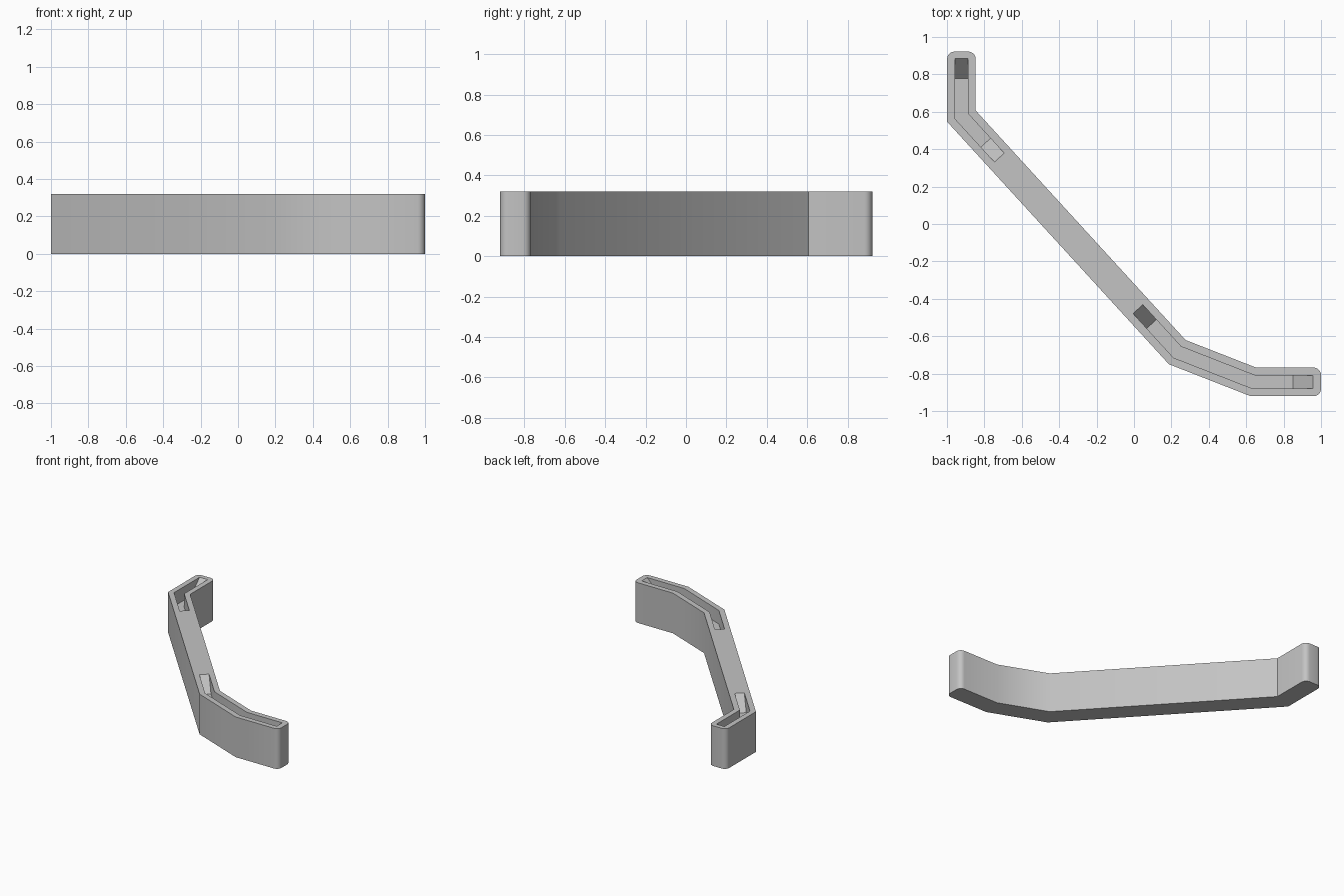
import bpy, bmesh
from mathutils import Vector

cube = bpy.data.objects.get("Cube")
if cube:
    bpy.data.objects.remove(cube, do_unlink=True)

HEIGHT, HALF_WIDTH, SLOT_HALF = 0.32, 0.0765, 0.035
DEPTH = RAMP = 0.108
BENDS = [(-0.923, 0.577), (0.231, -0.685), (0.638, -0.844)]


def stretched(points, amount):
    """Move both ends of a path outward along its end segments."""
    pts = [Vector(p) for p in points]
    first = (pts[0] - pts[1]).normalized() * amount
    last = (pts[-1] - pts[-2]).normalized() * amount
    pts[0], pts[-1] = pts[0] + first, pts[-1] + last
    return pts


def outline(points, half):
    """Closed mitred outline on both sides of a path."""
    left, right = [], []
    for i, p in enumerate(points):
        d_in = (p - points[max(i - 1, 0)]).normalized()
        d_out = (points[min(i + 1, len(points) - 1)] - p).normalized()
        d_in, d_out = (d_in if i else d_out), (d_out if d_out.length else d_in)
        normals = [Vector((-d.y, d.x)) for d in (d_in, d_out)]
        miter = (normals[0] + normals[1]).normalized()
        offset = miter * half / miter.dot(normals[0])
        left.append(p + offset)
        right.append(p - offset)
    return right + left[::-1]


def prism(name, low, z_low, high, z_high, rounded=0):
    """Solid between two outlines, with optional rounded end corners."""
    bm = bmesh.new()
    rings = [[bm.verts.new((p.x, p.y, z)) for p in ring]
             for ring, z in ((low, z_low), (high, z_high))]
    n = len(low)
    bm.faces.new(rings[0][::-1])
    bm.faces.new(rings[1])
    uprights = []
    for i in range(n):
        j = (i + 1) % n
        bm.faces.new((rings[0][i], rings[0][j], rings[1][j], rings[1][i]))
        if i in (0, n // 2 - 1, n // 2, n - 1):
            uprights.append(bm.edges.get((rings[0][i], rings[1][i])))
    if rounded:
        bmesh.ops.bevel(bm, geom=uprights, offset=rounded, segments=5,
                        profile=0.5, affect='EDGES')
    bmesh.ops.recalc_face_normals(bm, faces=bm.faces)
    mesh = bpy.data.meshes.new(name)
    bm.to_mesh(mesh)
    bm.free()
    obj = bpy.data.objects.new(name, mesh)
    bpy.context.scene.collection.objects.link(obj)
    return obj


# Bent bar with rounded ends
bar_path = [Vector(p) for p in [(-0.923, 0.922), *BENDS, (1.0, -0.844)]]
shape = outline(bar_path, HALF_WIDTH)
bar = prism("bent_bar", shape, 0, shape, HEIGHT, rounded=0.04)

gray = bpy.data.materials.new("plain gray")
gray.use_nodes = True
color = (0.55, 0.55, 0.55, 1)
gray.diffuse_color = color
gray.node_tree.nodes["Principled BSDF"].inputs["Base Color"].default_value = color
bar.data.materials.append(gray)

bpy.ops.object.select_all(action='DESELECT')
bpy.context.view_layer.objects.active = bar
bar.select_set(True)

# Top slots with sloping ends
slots = {
    "back_slot": [(-0.923, 0.885), BENDS[0], (-0.72, 0.355)],
    "front_slot": [(0.021, -0.455), BENDS[1], BENDS[2], (0.957, -0.844)],
}
clear = 0.02
for name, path in slots.items():
    floor = outline(stretched(path, -RAMP), SLOT_HALF)
    mouth = outline(stretched(path, clear * RAMP / DEPTH), SLOT_HALF)
    cutter = prism(name + "_cutter", floor, HEIGHT - DEPTH, mouth, HEIGHT + clear)
    cutter.hide_render = True
    cutter.data.materials.append(gray)
    cut = bar.modifiers.new(name, 'BOOLEAN')
    cut.operation, cut.solver, cut.object = 'DIFFERENCE', 'EXACT', cutter
    bpy.ops.object.modifier_apply(modifier=cut.name)
    bpy.data.objects.remove(cutter, do_unlink=True)

bpy.ops.object.shade_smooth_by_angle()
